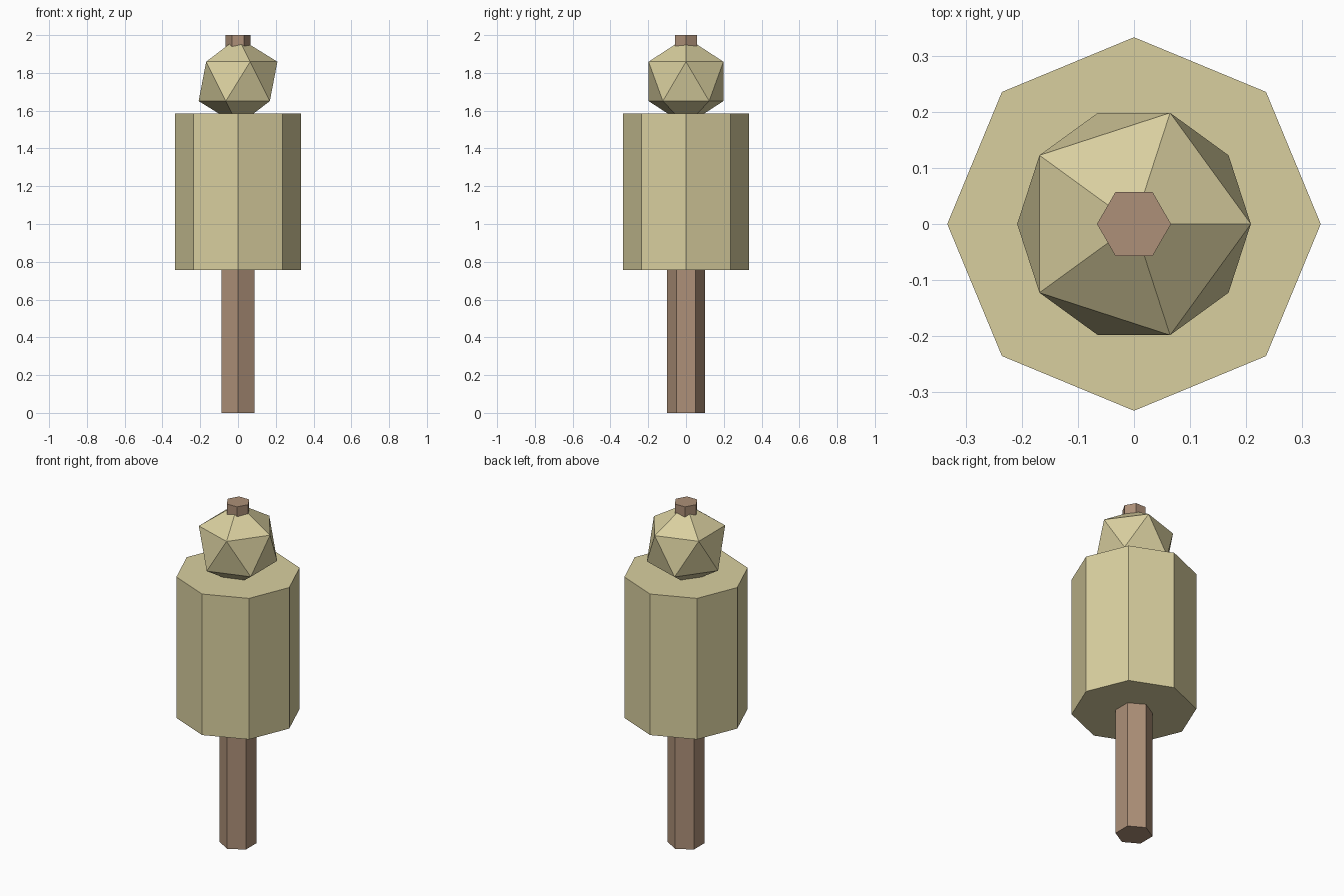
import bpy
import math

if "Cube" in bpy.data.objects:
    bpy.data.objects.remove(bpy.data.objects["Cube"])


def material(name, rgb):
    mat = bpy.data.materials.new(name)
    mat.diffuse_color = (*rgb, 1.0)
    mat.use_nodes = True
    mat.node_tree.nodes["Principled BSDF"].inputs["Base Color"].default_value = mat.diffuse_color
    return mat


tan = material("pale_tan", (0.694, 0.624, 0.347))
brown = material("wood_brown", (0.418, 0.279, 0.188))


def finish(name, mat):
    obj = bpy.context.object
    obj.name = name
    obj.data.materials.append(mat)
    bpy.ops.object.shade_flat()
    return obj


def prism(name, sides, radius, z0, z1, mat, turn=0.0):
    # Upright prism whose first corner points to +y before turning
    bpy.ops.mesh.primitive_cylinder_add(
        vertices=sides, radius=radius, depth=z1 - z0,
        location=(0, 0, (z0 + z1) / 2), rotation=(0, 0, turn))
    return finish(name, mat)


# Six-sided handle with corners to front and back
prism("handle", 6, 0.10, 0.0, 0.76, brown)

# Eight-sided main body
prism("body", 8, 0.333, 0.757, 1.585, tan)

# Faceted ball, its lowest point sunk into the body
bpy.ops.mesh.primitive_ico_sphere_add(
    subdivisions=1, radius=0.233, location=(0, 0, 1.755))
finish("ball", tan)

# Six-sided peg through the ball with corners to left and right
prism("top_peg", 6, 0.066, 1.58, 2.0, brown, math.radians(30))
